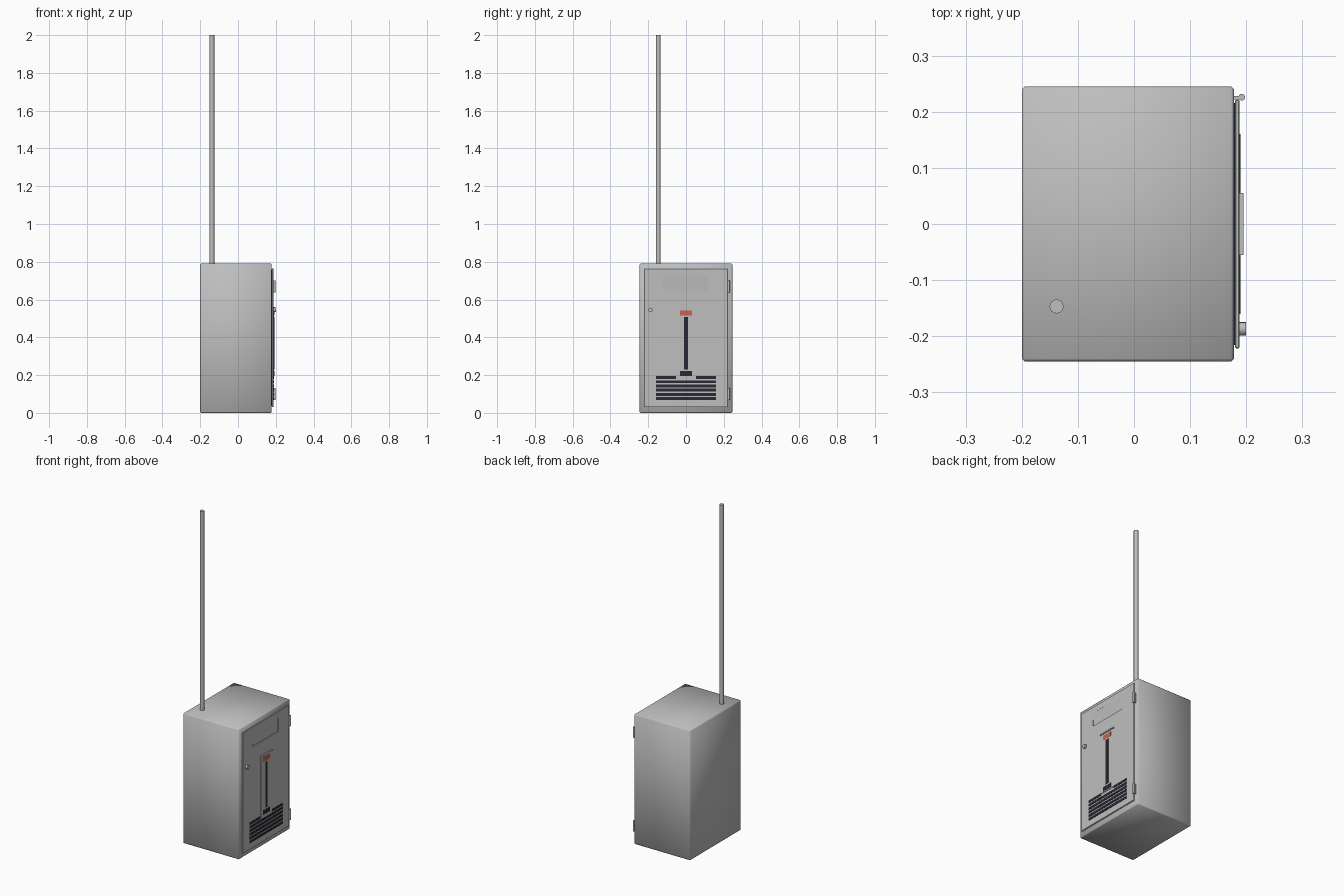
import bpy, math
from mathutils import Vector

cube = bpy.data.objects.get("Cube")
if cube:
    bpy.data.objects.remove(cube, do_unlink=True)


def material(name, rgb):
    m = bpy.data.materials.new(name)
    m.use_nodes = True
    m.diffuse_color = (*rgb, 1)
    m.node_tree.nodes["Principled BSDF"].inputs["Base Color"].default_value = (*rgb, 1)
    return m


GREY = material("painted grey metal", (0.52, 0.52, 0.52))
DARK = material("dark slot", (0.022, 0.022, 0.035))
RED = material("red label", (0.62, 0.12, 0.08))


def box(name, lo, hi, mat, bevel=0):
    """Box between two corners, with an optional chamfer and soft shading."""
    lo, hi = Vector(lo), Vector(hi)
    bpy.ops.mesh.primitive_cube_add(size=1, location=(lo + hi) / 2)
    ob = bpy.context.object
    ob.name = name
    ob.scale = hi - lo
    bpy.ops.object.transform_apply(location=False, rotation=False)
    ob.data.materials.append(mat)
    if bevel:
        mod = ob.modifiers.new("chamfer", "BEVEL")
        mod.width, mod.segments = bevel, 1
        bpy.ops.object.modifier_apply(modifier=mod.name)
    return ob


def cylinder(name, centre, radius, depth, sides, mat, along_x=False):
    bpy.ops.mesh.primitive_cylinder_add(
        vertices=sides, radius=radius, depth=depth, location=centre,
        rotation=(0, math.pi / 2 if along_x else 0, 0))
    ob = bpy.context.object
    ob.name = name
    ob.data.materials.append(mat)
    bpy.ops.object.shade_smooth_by_angle(angle=math.radians(50))
    return ob


# Cabinet with chamfered edges, shaded softly across its faces
box("cabinet_body", (-0.2, -0.245, 0), (0.178, 0.245, 0.79), GREY, 0.005)
bpy.ops.object.shade_smooth()

# Door on the +x side, on a narrow inner seal
box("door_seal", (0.17, -0.216, 0.036), (0.181, 0.216, 0.759), DARK)
door = box("door", (0.18, -0.222, 0.03), (0.188, 0.222, 0.765), GREY, 0.002)

# Sloping label pocket: flush at the top, deepest at the bottom
cutter = box("label_pocket_cutter", (0.183, -0.123, 0.645), (0.2, 0.118, 0.727), GREY)
for v in cutter.data.vertices:
    if v.co.x < 0 and v.co.z > 0:
        v.co.x += 0.0048
cutter.hide_render = True
cutter.hide_set(True)
cut = door.modifiers.new("label pocket", "BOOLEAN")
cut.object, cut.solver = cutter, "EXACT"
bpy.context.view_layer.objects.active = door
bpy.ops.object.modifier_apply(modifier=cut.name)
bpy.data.objects.remove(cutter, do_unlink=True)

# Raised centre panel with hood, red label, long slot and lower slot
box("centre_panel", (0.187, -0.053, 0.188), (0.191, 0.053, 0.56), GREY)
box("panel_hood", (0.187, -0.055, 0.553), (0.195, 0.055, 0.56), GREY)
box("red_label", (0.19, -0.032, 0.516), (0.192, 0.032, 0.543), RED)
box("long_slot", (0.19, -0.011, 0.23), (0.192, 0.011, 0.507), DARK)
box("lower_slot", (0.19, -0.032, 0.194), (0.192, 0.032, 0.221), DARK)

# Ventilation slots; the top row is interrupted by the centre panel
for i in range(6):
    z = 0.187 - i * 0.0222
    spans = [(-0.16, -0.053), (0.053, 0.16)] if i == 0 else [(-0.16, 0.16)]
    for a, b in spans:
        box("vent_slot", (0.187, a, z - 0.0075), (0.1895, b, z + 0.0075), DARK)

# Door lock and hinges
cylinder("door_lock", (0.193, -0.187, 0.545), 0.012, 0.014, 16, GREY, True)
for z in (0.1, 0.67):
    cylinder("hinge_pin", (0.192, 0.226, z), 0.006, 0.064, 12, GREY)
    box("hinge_leaf", (0.177, 0.222, z - 0.03), (0.192, 0.228, z + 0.03), GREY)

# Tall mast on the roof
cylinder("mast", (-0.138, -0.147, 1.39), 0.013, 1.22, 8, GREY)
